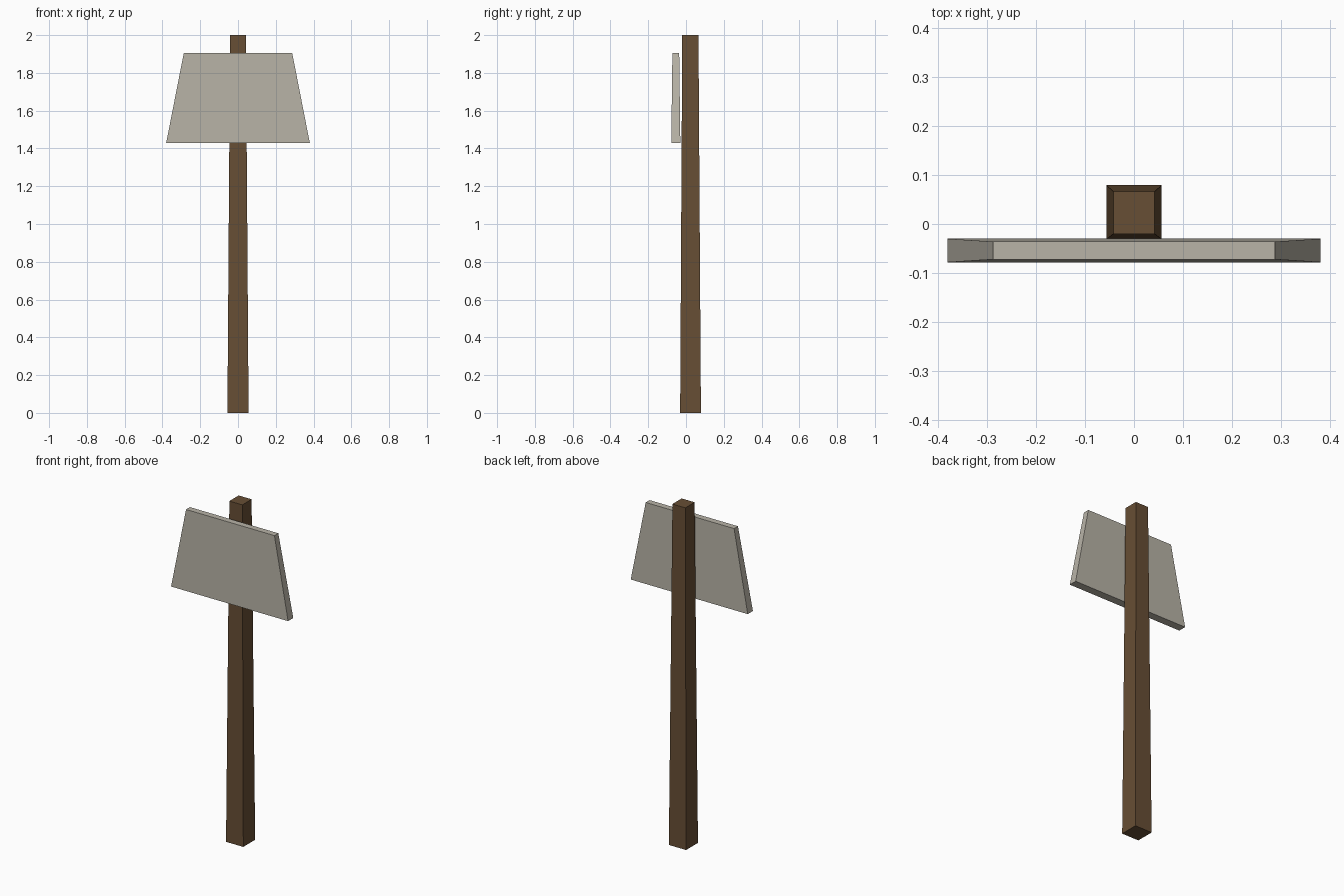
import bpy
import bmesh

cube = bpy.data.objects.get("Cube")
if cube:
    bpy.data.objects.remove(cube, do_unlink=True)


def make_material(name, rgb):
    mat = bpy.data.materials.new(name)
    mat.use_nodes = True
    color = (*rgb, 1.0)
    mat.diffuse_color = color
    mat.node_tree.nodes["Principled BSDF"].inputs["Base Color"].default_value = color
    return mat


def tapered_block(name, bottom, top, mat):
    """Each end is (half width, front y, back y, z)."""
    bm = bmesh.new()
    bmesh.ops.create_cube(bm, size=2)
    for v in bm.verts:
        half, front, back, z = top if v.co.z > 0 else bottom
        v.co = (v.co.x * half, back if v.co.y > 0 else front, z)
    mesh = bpy.data.meshes.new(name)
    bm.to_mesh(mesh)
    bm.free()
    mesh.materials.append(mat)
    obj = bpy.data.objects.new(name, mesh)
    bpy.context.collection.objects.link(obj)
    return obj


wood = make_material("brown wood", (0.135, 0.077, 0.035))
panel = make_material("pale grey panel", (0.479, 0.451, 0.386))

# Upright post, slightly narrower at the top
tapered_block("post", (0.056, -0.031, 0.079, 0), (0.042, -0.02, 0.066, 2), wood)

# Trapezoid board standing just in front of the post
tapered_block("sign_board", (0.38, -0.078, -0.03, 1.43),
              (0.287, -0.072, -0.036, 1.905), panel)
